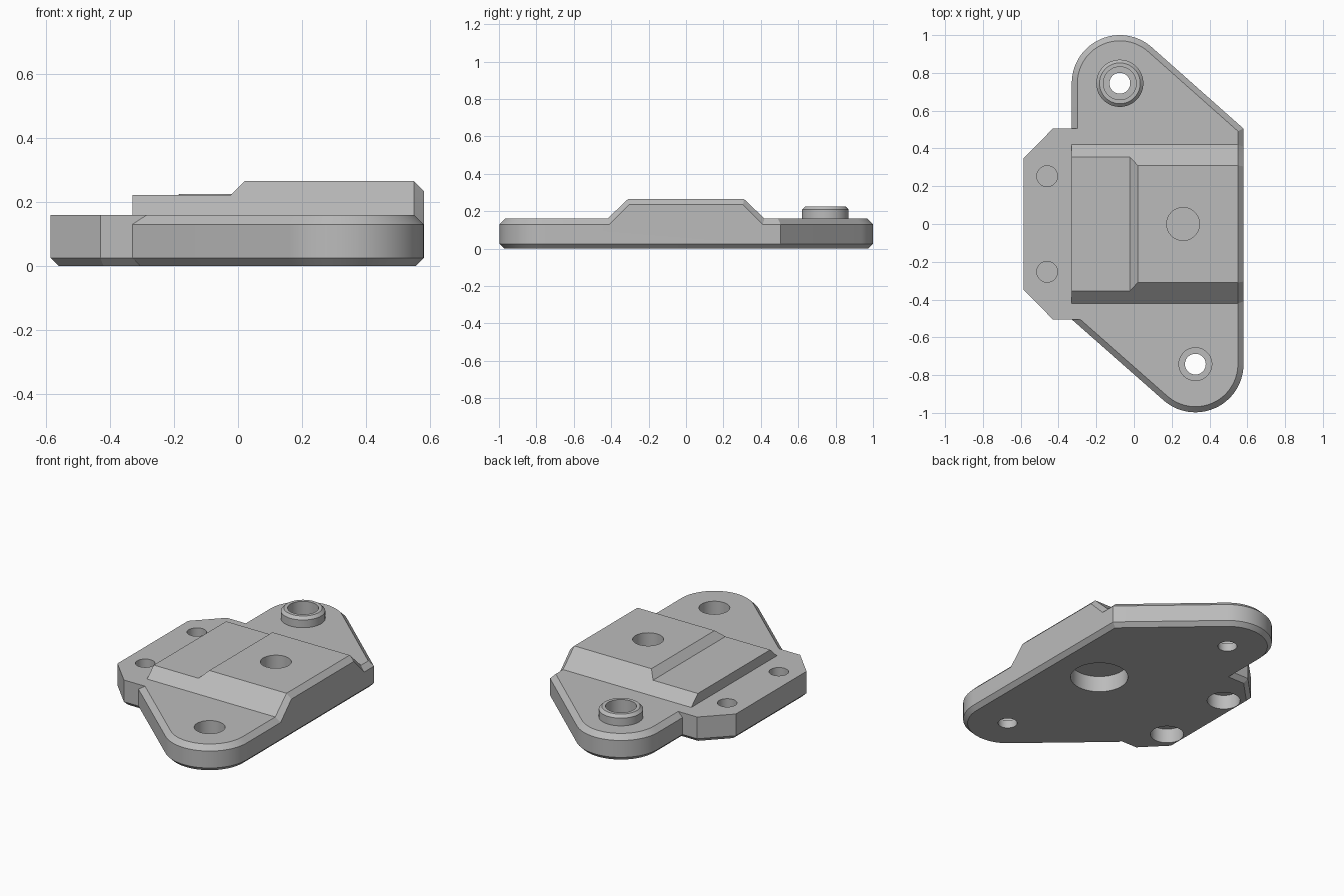
import bpy, bmesh, math
from mathutils import Vector

cube = bpy.data.objects.get("Cube")
if cube:
    bpy.data.objects.remove(cube)

grey = bpy.data.materials.new("plain grey")
grey.use_nodes = True
colour = (0.5, 0.5, 0.5, 1)
grey.diffuse_color = colour
grey.node_tree.nodes["Principled BSDF"].inputs["Base Color"].default_value = colour


def finish(name, bm):
    bmesh.ops.recalc_face_normals(bm, faces=bm.faces)
    mesh = bpy.data.meshes.new(name)
    bm.to_mesh(mesh)
    bm.free()
    mesh.materials.append(grey)
    obj = bpy.data.objects.new(name, mesh)
    bpy.context.collection.objects.link(obj)
    return obj


def inset(outline, d):
    """Parallel offset of a counter-clockwise outline."""
    result = []
    for i, p in enumerate(outline):
        a = (p - outline[i - 1]).normalized()
        b = (outline[(i + 1) % len(outline)] - p).normalized()
        na, nb = Vector((-a.y, a.x)), Vector((-b.y, b.x))
        result.append(p + (na + nb) * d / (1 + na.dot(nb)))
    return result


def loft(name, outline, levels):
    """Stack copies of an outline; levels are (z, inset)."""
    bm = bmesh.new()
    rings = [[bm.verts.new((p.x, p.y, z)) for p in (inset(outline, d) if d else outline)]
             for z, d in levels]
    n = len(outline)
    for low, high in zip(rings, rings[1:]):
        for i in range(n):
            j = (i + 1) % n
            bm.faces.new((low[i], low[j], high[j], high[i]))
    bm.faces.new(rings[0][::-1])
    bm.faces.new(rings[-1])
    return finish(name, bm)


def arc(centre, r, start, end, steps):
    return [centre + r * Vector((math.cos(t), math.sin(t)))
            for t in (start + (end - start) * i / steps for i in range(steps + 1))]


def cylinder(name, centre, r, levels):
    return loft(name, arc(centre, r, 0, math.tau, 64)[:-1], levels)


def hull(name, points):
    """Convex solid mirrored across y = 0."""
    bm = bmesh.new()
    for x, y, z in points:
        bm.verts.new((x, y, z))
        bm.verts.new((x, -y, z))
    bmesh.ops.convex_hull(bm, input=bm.verts)
    bmesh.ops.dissolve_limit(bm, angle_limit=0.01, verts=bm.verts, edges=bm.edges)
    return finish(name, bm)


def combine(target, tool, operation):
    mod = target.modifiers.new(operation.lower(), 'BOOLEAN')
    mod.operation, mod.solver, mod.object = operation, 'EXACT', tool
    bpy.context.view_layer.objects.active = target
    bpy.ops.object.modifier_apply(modifier=mod.name)
    bpy.data.objects.remove(tool)


# Main plate: two rounded lobes and two sharp corners, chamfered all round
R = 0.255
back, front = Vector((-0.075, 0.745)), Vector((0.325, -0.742))
corner = Vector((0.58, 0.505))
to_corner = corner - back
tangent = math.atan2(to_corner.y, to_corner.x) + math.acos(R / to_corner.length)
outline = [corner] + arc(back, R, tangent, math.pi, 28)
outline += [Vector((-0.33, -0.505))] + arc(front, R, tangent + math.pi, math.tau, 28)
plate = loft("mounting_plate", outline, [(0, 0.025), (0.025, 0), (0.13, 0), (0.16, 0.03)])

# Side tab with clipped corners
tab = [Vector(p) for p in ((-0.26, 0.505), (-0.43, 0.505), (-0.585, 0.347),
                           (-0.585, -0.347), (-0.43, -0.505), (-0.26, -0.505))]
combine(plate, loft("side_tab", tab, [(0, 0.025), (0.025, 0), (0.16, 0)]), 'UNION')

# Raised block: low step, then high step with a chamfered end
low = [(x, y, z) for x in (-0.33, 0.1) for y, z in ((0.42, 0.1), (0.42, 0.16), (0.355, 0.222))]
combine(plate, hull("low_step", low), 'UNION')
high = [(-0.083, 0.42, 0.16), (0.02, 0.31, 0.265), (0.55, 0.42, 0.16), (0.55, 0.31, 0.265),
        (0.58, 0.41, 0.13), (0.58, 0.305, 0.235), (0.58, 0.41, 0.1), (-0.083, 0.41, 0.1)]
combine(plate, hull("high_step", high), 'UNION')

# Boss on the back lobe
combine(plate, cylinder("boss", back, 0.125, [(0.1, 0), (0.208, 0), (0.225, 0.017)]), 'UNION')

# Lobe holes: narrow through hole under a wide bore
for c in (back, front):
    combine(plate, cylinder("through_cutter", c, 0.055, [(-0.1, 0), (0.4, 0)]), 'DIFFERENCE')
    combine(plate, cylinder("bore_cutter", c, 0.087, [(0.05, 0), (0.4, 0)]), 'DIFFERENCE')

# Blind holes: wide recess below, thin web, narrow hole above
for x, y, top_r, low_r, depth in ((0.26, 0, 0.087, 0.165, 0.1),
                                  (-0.46, 0.253, 0.055, 0.095, 0.09),
                                  (-0.46, -0.253, 0.055, 0.095, 0.09)):
    c = Vector((x, y))
    combine(plate, cylinder("recess_cutter", c, low_r, [(-0.1, 0), (depth, 0)]), 'DIFFERENCE')
    combine(plate, cylinder("hole_cutter", c, top_r, [(depth + 0.01, 0), (0.4, 0)]), 'DIFFERENCE')

bpy.ops.object.select_all(action='DESELECT')
plate.select_set(True)
bpy.context.view_layer.objects.active = plate
bpy.ops.object.shade_smooth_by_angle(angle=math.radians(25))
